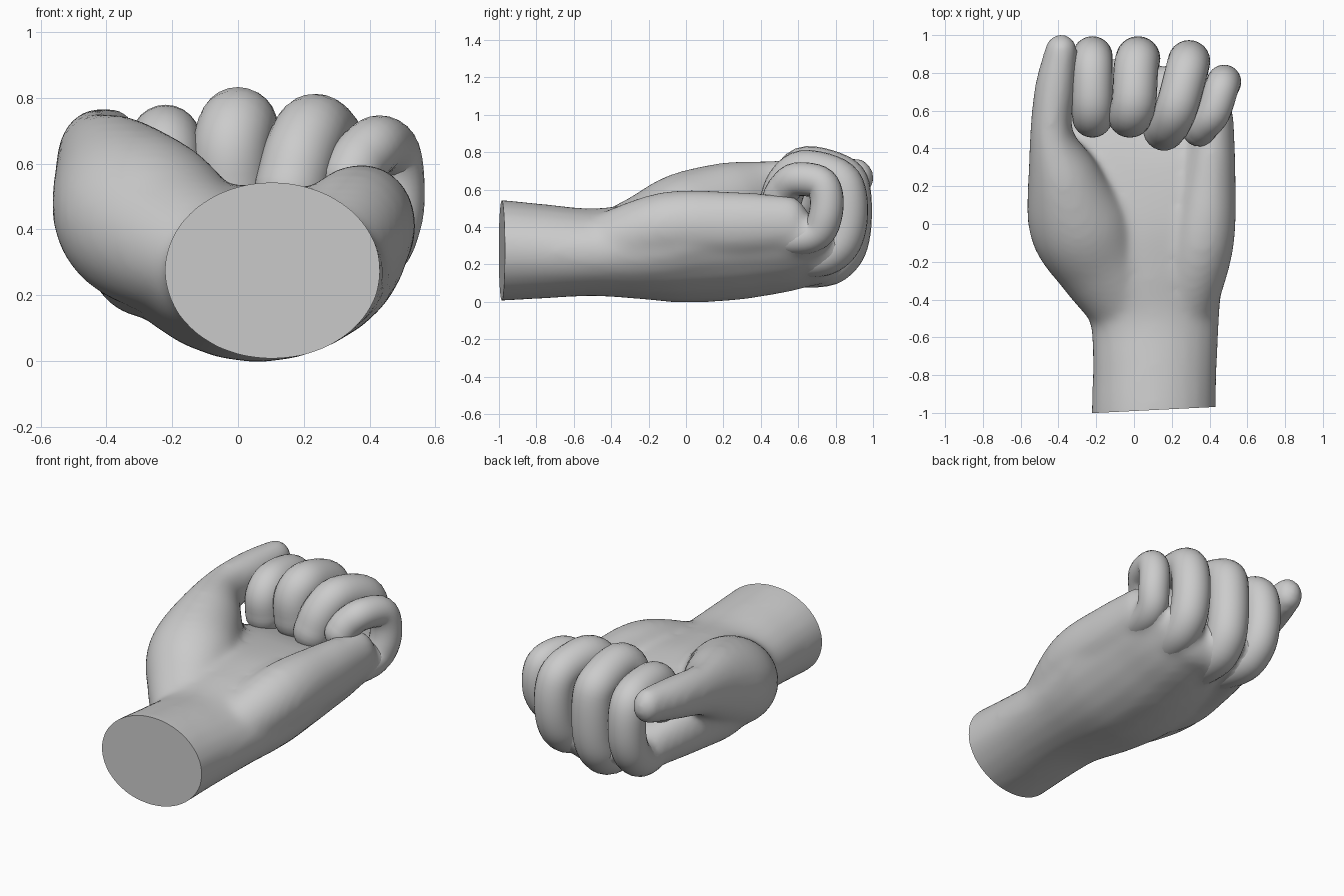
import bpy, bmesh, math
from mathutils import Vector

cube = bpy.data.objects.get("Cube")
if cube:
    bpy.data.objects.remove(cube)

clay = bpy.data.materials.new("grey_clay")
clay.use_nodes = True
GREY = (0.6, 0.6, 0.6, 1)
clay.diffuse_color = GREY
clay.node_tree.nodes["Principled BSDF"].inputs["Base Color"].default_value = GREY

SIDES, STEPS, CAP = 24, 5, 5


def spline(stations):
    """Smooth path through stations of (x, y, z, half width, half height, cupping)."""
    p = [Vector(tuple(s) + (0,) * (6 - len(s))) for s in stations]
    p = [2 * p[0] - p[1]] + p + [2 * p[-1] - p[-2]]
    out = []
    for a, b, c, d in zip(p, p[1:], p[2:], p[3:]):
        for k in range(STEPS):
            t = k / STEPS
            out.append(0.5 * (2 * b + (c - a) * t + (2 * a - 5 * b + 4 * c - d) * t * t
                              + (3 * b - a - 3 * c + d) * t ** 3))
    return out + [p[-2]]


def tube(bm, stations):
    """Oval tube along a spline, flat at its start and domed at its end."""
    pts = spline(stations)
    rings = []

    def ring(centre, t, w, h, cup):
        side = (Vector((1, 0, 0)) - t * t.x).normalized()
        up = side.cross(t)
        loop = []
        for i in range(SIDES):
            a = math.tau * i / SIDES
            c, s = math.cos(a), math.sin(a)
            loop.append(bm.verts.new(centre + side * w * c + up * (h * s + cup * c * c)))
        rings.append(loop)

    for i, q in enumerate(pts):
        t = (pts[min(i + 1, len(pts) - 1)] - pts[max(i - 1, 0)]).to_3d().normalized()
        ring(q.to_3d(), t, q[3], q[4], q[5])
    for k in range(1, CAP):
        a = math.pi / 2 * k / CAP
        c = math.cos(a)
        ring(q.to_3d() + t * min(q[3], q[4]) * math.sin(a), t, q[3] * c, q[4] * c, q[5] * c)
    for r, n in zip(rings, rings[1:]):
        for i in range(SIDES):
            j = (i + 1) % SIDES
            bm.faces.new((r[i], r[j], n[j], n[i]))
    bm.faces.new(rings[0][::-1])
    bm.faces.new(rings[-1])


def add_object(name, bm):
    bmesh.ops.recalc_face_normals(bm, faces=bm.faces)
    mesh = bpy.data.meshes.new(name)
    bm.to_mesh(mesh)
    bm.free()
    mesh.materials.append(clay)
    ob = bpy.data.objects.new(name, mesh)
    bpy.context.collection.objects.link(ob)
    return ob


def shade(ob):
    bpy.ops.object.select_all(action='DESELECT')
    ob.select_set(True)
    bpy.context.view_layer.objects.active = ob
    bpy.ops.object.shade_smooth_by_angle(angle=math.radians(50))


# Finger centrelines, from the root in the palm to the curled tip, with radius
fingers = {
    "index_finger": (0.107, [(-.16, .3, .3), (-.21, .68, .23), (-.22, .82, .28), (-.22, .88, .40),
                             (-.22, .88, .57), (-.22, .82, .65), (-.22, .65, .67), (-.22, .57, .61),
                             (-.22, .57, .5)]),
    "middle_finger": (0.118, [(0, .3, .23), (0, .69, .195), (.01, .82, .25), (.02, .87, .38),
                              (.02, .87, .59), (.01, .82, .67), (0, .65, .715), (-.02, .58, .65),
                              (-.02, .58, .52)]),
    "ring_finger": (0.112, [(.21, .3, .27), (.26, .66, .24), (.28, .80, .29), (.29, .855, .41),
                            (.29, .855, .57), (.275, .80, .66), (.23, .63, .70), (.19, .54, .63),
                            (.16, .5, .52)]),
    "little_finger": (0.09, [(.36, .3, .37), (.42, .58, .34), (.45, .70, .37), (.475, .745, .46),
                             (.475, .75, .57), (.46, .71, .64), (.42, .59, .655), (.37, .53, .61),
                             (.345, .5, .56)]),
}

hand_bm = bmesh.new()
for name, (r, path) in fingers.items():
    stations = [p + (r, r) for p in path]
    bm = bmesh.new()
    tube(bm, stations)
    shade(add_object(name, bm))
    tube(hand_bm, stations[:3])      # knuckle blended into the hand

# Wrist and cupped palm
tube(hand_bm, [
    (.105, -1.1, .275, .33, .272), (.105, -.98, .275, .33, .27), (.11, -.75, .27, .33, .252),
    (.11, -.5, .265, .345, .235), (.08, -.25, .27, .41, .255, .02), (.06, 0, .265, .46, .27, .08),
    (.08, .3, .255, .43, .245, .11), (.1, .52, .24, .4, .195, .12), (.1, .68, .235, .37, .15, .12)])

# Thumb with its mound
tube(hand_bm, [
    (.06, -.68, .275, .18, .14), (-.02, -.45, .29, .21, .18), (-.17, -.22, .35, .24, .225),
    (-.295, 0, .44, .265, .255), (-.375, .25, .54, .195, .215), (-.437, .48, .61, .115, .15),
    (-.418, .72, .645, .108, .125), (-.385, .92, .665, .087, .105)])

# Web of the hand running from the thumb mound to the index knuckle
tube(hand_bm, [
    (-.15, -.25, .3, .15, .17), (-.27, .08, .34, .19, .21), (-.27, .38, .31, .14, .17),
    (-.23, .64, .27, .1, .13)])

# Outer heel of the palm
tube(hand_bm, [
    (.2, -.68, .28, .16, .15), (.26, -.45, .3, .17, .17), (.355, -.1, .4, .175, .19),
    (.395, .25, .41, .145, .18), (.42, .55, .42, .11, .15)])

# Fuse the parts into one smooth skin
hand = add_object("palm_and_thumb", hand_bm)
remesh = hand.modifiers.new("fuse", 'REMESH')
remesh.mode = 'VOXEL'
remesh.voxel_size = 0.02
smooth = hand.modifiers.new("soften", 'SMOOTH')
smooth.factor = 0.5
smooth.iterations = 18
fused = bpy.data.meshes.new_from_object(hand.evaluated_get(bpy.context.evaluated_depsgraph_get()))
hand.modifiers.clear()

# Flat, slightly slanted cut across the wrist
bm = bmesh.new()
bm.from_mesh(fused)
cut = bmesh.ops.bisect_plane(bm, geom=bm.verts[:] + bm.edges[:] + bm.faces[:],
                             plane_co=(.1, -.985, .27), plane_no=(.05, -1, 0), clear_outer=True)
rim = [e for e in cut["geom_cut"] if isinstance(e, bmesh.types.BMEdge)]
bmesh.ops.contextual_create(bm, geom=rim)
bmesh.ops.recalc_face_normals(bm, faces=bm.faces)
bm.to_mesh(hand.data)
bm.free()
bpy.data.meshes.remove(fused)
shade(hand)
